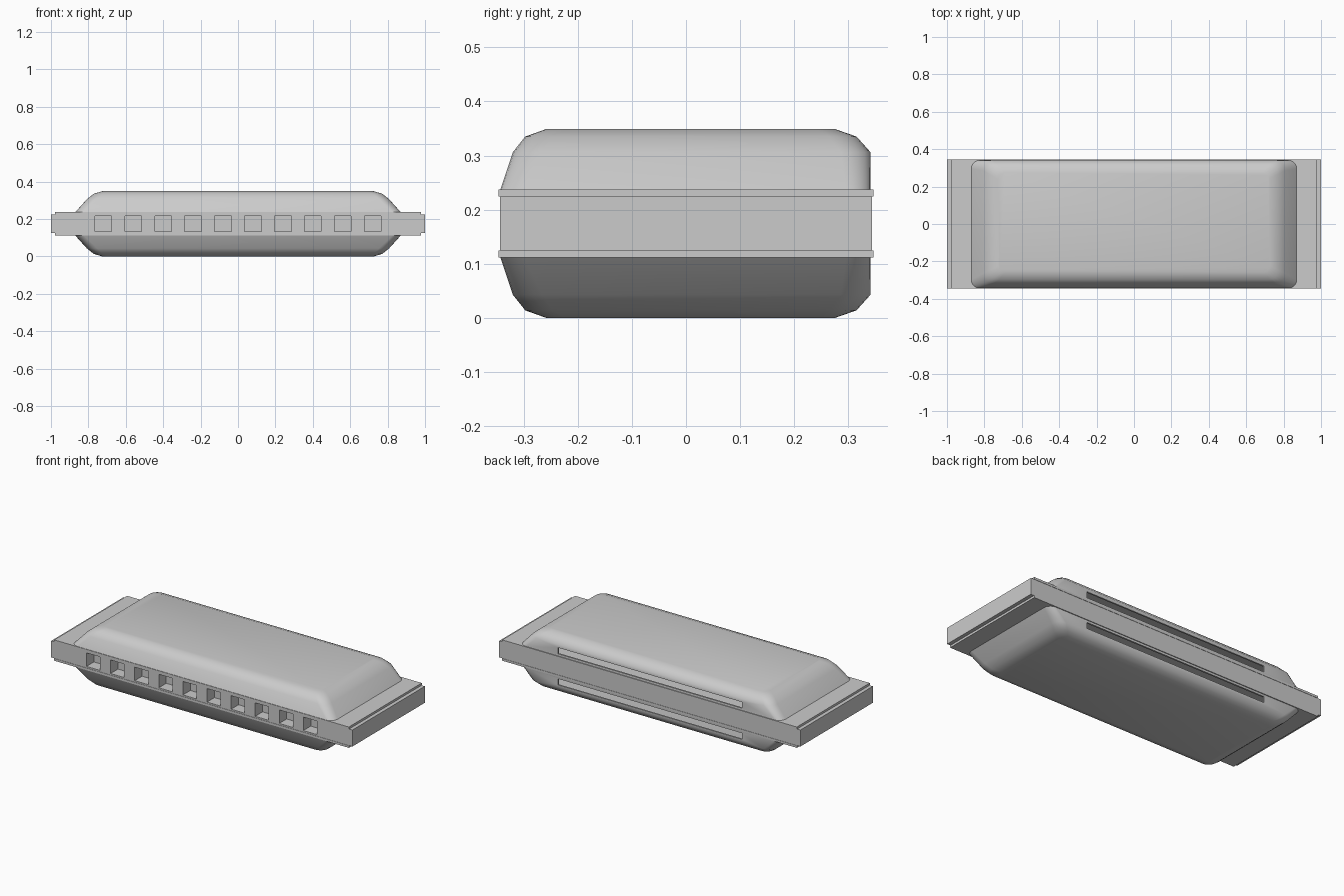
import bpy, bmesh
from math import cos, sin, pi

if "Cube" in bpy.data.objects:
    bpy.data.objects.remove(bpy.data.objects["Cube"])

MID = 0.1745  # height of the horizontal symmetry plane


def make_object(name, bm):
    mesh = bpy.data.meshes.new(name)
    bm.to_mesh(mesh)
    bm.free()
    obj = bpy.data.objects.new(name, mesh)
    bpy.context.collection.objects.link(obj)
    return obj


def boxes(name, specs):
    """One object made of boxes given as (x0, x1, y0, y1, z0, z1)."""
    bm = bmesh.new()
    for x0, x1, y0, y1, z0, z1 in specs:
        new = bmesh.ops.create_cube(bm, size=1)['verts']
        for v in new:
            v.co = (x1 if v.co.x > 0 else x0,
                    y1 if v.co.y > 0 else y0,
                    z1 if v.co.z > 0 else z0)
    return make_object(name, bm)


def apply_all(obj):
    bpy.ops.object.select_all(action='DESELECT')
    obj.select_set(True)
    bpy.context.view_layer.objects.active = obj
    for m in list(obj.modifiers):
        bpy.ops.object.modifier_apply(modifier=m.name)


def cut(obj, cutter):
    mod = obj.modifiers.new("cut", 'BOOLEAN')
    mod.object = cutter
    mod.operation = 'DIFFERENCE'
    mod.solver = 'EXACT'
    apply_all(obj)
    bpy.data.objects.remove(cutter)


def rounded_loop(hx, y0, y1, r, seg=5):
    """Counter-clockwise rounded rectangle."""
    pts = []
    for cx, cy, start in ((hx - r, y1 - r, 0), (-hx + r, y1 - r, pi / 2),
                          (-hx + r, y0 + r, pi), (hx - r, y0 + r, 1.5 * pi)):
        for i in range(seg + 1):
            a = start + i / seg * pi / 2
            pts.append((cx + r * cos(a), cy + r * sin(a)))
    return pts


# comb with ten blow holes
comb = boxes("comb", [(-1, 1, -0.344, 0.344, 0.125, 0.224)])
holes = boxes("hole_cutter", [
    (x - 0.045, x + 0.045, -0.5, -0.274, 0.134, 0.215)
    for x in (-0.72 + 0.16 * i for i in range(10))])
cut(comb, holes)

# cover levels: height above symmetry plane, half length, front y, back y, corner radius
LEVELS = [(0.0625, 0.870, -0.343, 0.341, 0.045),
          (0.1315, 0.808, -0.320, 0.341, 0.055),
          (0.1605, 0.772, -0.297, 0.315, 0.050),
          (0.1745, 0.725, -0.258, 0.275, 0.035)]

for side, s in (("upper", 1), ("lower", -1)):
    # reed plate
    zs = sorted((MID + s * 0.0495, MID + s * 0.0625))
    boxes(side + "_reed_plate", [(-0.978, 0.978, -0.346, 0.346, *zs)])

    # hollow cover shell
    bm = bmesh.new()
    rings = [[bm.verts.new((x, y, MID + s * h)) for x, y in rounded_loop(hx, y0, y1, r)]
             for h, hx, y0, y1, r in LEVELS]
    n = len(rings[0])
    for a, b in zip(rings, rings[1:]):
        for i in range(n):
            j = (i + 1) % n
            bm.faces.new((a[i], a[j], b[j], b[i]))
    bm.faces.new(rings[-1])
    if s < 0:
        bmesh.ops.reverse_faces(bm, faces=bm.faces[:])
    cover = make_object(side + "_cover", bm)
    solid = cover.modifiers.new("shell", 'SOLIDIFY')
    solid.thickness = 0.01
    solid.offset = -1
    apply_all(cover)

    # long sound slot in the back wall
    zs = sorted((MID + s * 0.075, MID + s * 0.112))
    cut(cover, boxes("slot_cutter", [(-0.61, 0.61, 0.28, 0.40, *zs)]))
    bpy.ops.object.shade_smooth_by_angle(angle=0.75)
